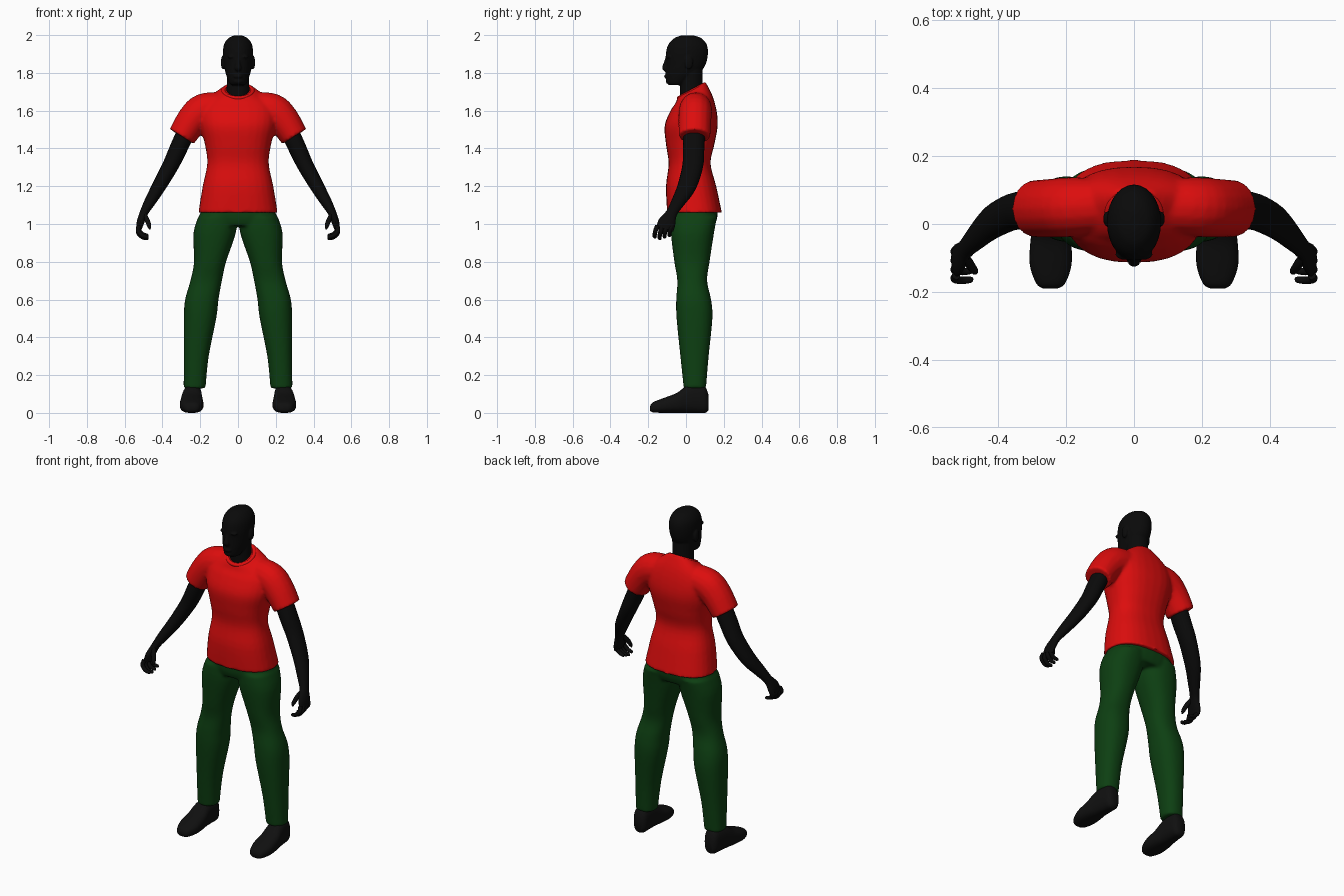
import bpy
import bmesh
import math
from mathutils import Vector

cube = bpy.data.objects.get("Cube")
if cube:
    bpy.data.objects.remove(cube, do_unlink=True)


def material(name, colour):
    mat = bpy.data.materials.new(name)
    mat.use_nodes = True
    mat.diffuse_color = (*colour, 1)
    mat.node_tree.nodes["Principled BSDF"].inputs["Base Color"].default_value = (*colour, 1)
    return mat


SKIN = material("black skin", (.003, .003, .003))
SHOE = material("charcoal shoe", (.005, .005, .005))
RED = material("red shirt", (.72, .004, .004))
GREEN = material("dark green trousers", (.004, .05, .006))


def refine(rows, steps=4):
    """Smooth spline through every column of the rows."""
    out = []
    for i in range(len(rows) - 1):
        a, b, c, d = (rows[min(max(j, 0), len(rows) - 1)] for j in range(i - 1, i + 3))
        for k in range(steps):
            t = k / steps
            out.append([q + t / 2 * (r - p + t * (2 * p - 5 * q + 4 * r - s + t * (3 * (q - r) + s - p)))
                        for p, q, r, s in zip(a, b, c, d)])
    return out + [list(rows[-1])]


def skin_rings(bm, rings):
    """Bridge rings of points and cap both ends."""
    loops = [[bm.verts.new(p) for p in ring] for ring in rings]
    n = len(loops[0])
    for low, high in zip(loops, loops[1:]):
        for i in range(n):
            j = (i + 1) % n
            bm.faces.new((low[i], low[j], high[j], high[i]))
    bm.faces.new(loops[0])
    bm.faces.new(loops[-1])


def circle(power=2.0, n=28):
    """Unit superellipse."""
    for i in range(n):
        a = math.tau * i / n
        c, s = math.cos(a), math.sin(a)
        yield (math.copysign(abs(c) ** (2 / power), c), math.copysign(abs(s) ** (2 / power), s))


def loft(bm, rows, side=1, power=2.0, along_y=False):
    """Rows are (station, low a, high a, low b, high b, tilt)."""
    rings = []
    for t, a0, a1, b0, b1, tilt in refine([(*r, 0)[:6] for r in rows]):
        ring = []
        for u, v in circle(power):
            a = side * ((a0 + a1) / 2 + u * (a1 - a0) / 2)
            b = (b0 + b1) / 2 + v * (b1 - b0) / 2
            ring.append((a, t, b) if along_y else (a, b, t + tilt * v))
        rings.append(ring)
    skin_rings(bm, rings)


def centred(rows):
    return [(z, -w, w, *rest) for z, w, *rest in rows]


def tube(bm, rows, side=1):
    """Rows are (x, y, z, thickness radius, depth radius)."""
    rows = refine(rows)
    pts = [Vector((side * r[0], r[1], r[2])) for r in rows]
    rings = []
    for i, (p, row) in enumerate(zip(pts, rows)):
        tangent = (pts[min(i + 1, len(pts) - 1)] - pts[max(i - 1, 0)]).normalized()
        across = tangent.cross(Vector((0, 1, 0))).normalized()
        depth = across.cross(tangent)
        rings.append([p + across * u * row[3] + depth * v * row[4] for u, v in circle(n=16)])
    skin_rings(bm, rings)


def ball(bm, centre, size):
    verts = bmesh.ops.create_uvsphere(bm, u_segments=16, v_segments=10, radius=1)["verts"]
    for v in verts:
        v.co = Vector(c + s * k for c, s, k in zip(centre, size, v.co))


def finish(bm, name, mat, voxel=0, smooth=4):
    bmesh.ops.recalc_face_normals(bm, faces=bm.faces)
    mesh = bpy.data.meshes.new(name)
    bm.to_mesh(mesh)
    bm.free()
    mesh.materials.append(mat)
    obj = bpy.data.objects.new(name, mesh)
    bpy.context.collection.objects.link(obj)
    for other in bpy.context.selected_objects:
        other.select_set(False)
    obj.select_set(True)
    bpy.context.view_layer.objects.active = obj
    bpy.ops.object.shade_smooth_by_angle(angle=math.radians(50))
    if voxel:
        # Fuse the overlapping volumes into one soft surface
        fuse = obj.modifiers.new("fuse", "REMESH")
        fuse.mode = "VOXEL"
        fuse.voxel_size = voxel
        fuse.use_smooth_shade = True
        relax = obj.modifiers.new("relax", "SMOOTH")
        relax.iterations = smooth
    return obj


# Shirt: torso with short sleeves
bm = bmesh.new()
loft(bm, centred([
    (1.06, .21, -.1, .19), (1.2, .187, -.106, .16), (1.32, .163, -.092, .13),
    (1.42, .175, -.106, .15), (1.52, .2, -.113, .168), (1.6, .2, -.082, .162),
    (1.66, .165, -.055, .14, .02), (1.71, .083, -.045, .105, .04)]), power=2.4)
for side in (1, -1):
    tube(bm, [(.08, .055, 1.62, .08, .08), (.18, .05, 1.6, .092, .088),
              (.24, .047, 1.55, .085, .087), (.298, .045, 1.463, .075, .084)], side)
finish(bm, "shirt", RED, .009)

# Collar band around the neck opening
bpy.ops.mesh.primitive_torus_add(major_segments=40, minor_segments=10, major_radius=.077, minor_radius=.011,
                                 location=(0, .03, 1.703), rotation=(math.radians(28), 0, 0))
collar = bpy.context.object
collar.name = "collar"
collar.data.materials.append(RED)
bpy.ops.object.shade_smooth()

# Trousers: pelvis and two legs
bm = bmesh.new()
loft(bm, centred([(.99, .2, -.07, .15), (1.03, .205, -.083, .165), (1.09, .192, -.085, .17)]), power=2.4)
for side in (1, -1):
    loft(bm, [(.13, .172, .288, -.012, .106), (.3, .155, .287, -.03, .12), (.5, .115, .287, -.05, .14),
              (.6, .103, .28, -.052, .133), (.7, .085, .252, -.046, .112), (.8, .063, .233, -.062, .125),
              (.95, .012, .236, -.08, .148), (1.04, .005, .21, -.08, .165)], side, 2.3)
finish(bm, "trousers", GREEN, .009)

# Head with neck, ears, nose, brow and lips
bm = bmesh.new()
loft(bm, centred([(1.735, .035, -.09, -.01), (1.75, .048, -.102, .01), (1.79, .063, -.108, .065),
                  (1.84, .074, -.107, .102), (1.9, .08, -.107, .116), (1.95, .074, -.094, .11),
                  (1.985, .05, -.06, .08), (1.999, .015, -.02, .035)]))
loft(bm, centred([(1.64, .066, -.03, .1), (1.72, .06, -.032, .088), (1.82, .06, -.03, .088)]))
tube(bm, [(0, -.1, 1.88, .009, .008), (0, -.109, 1.85, .012, .01),
          (0, -.114, 1.825, .018, .012), (0, -.104, 1.812, .012, .008)])
ball(bm, (0, -.104, 1.782), (.024, .012, .011))
ball(bm, (0, -.094, 1.757), (.025, .014, .016))
for side in (1, -1):
    ball(bm, (side * .08, .015, 1.855), (.011, .022, .036))
    ball(bm, (side * .03, -.09, 1.885), (.026, .016, .009))
finish(bm, "head", SKIN, .005, 2)

for side, label in ((1, "left"), (-1, "right")):
    # Arm running into a flat palm
    bm = bmesh.new()
    tube(bm, [(.265, .045, 1.51, .048, .058), (.315, .04, 1.4, .047, .057), (.357, .036, 1.31, .043, .055),
              (.418, .005, 1.2, .037, .05), (.465, -.04, 1.12, .03, .037), (.498, -.075, 1.06, .022, .03),
              (.516, -.1, 1.01, .02, .046), (.525, -.112, .972, .014, .046)], side)
    # Curled fingers and thumb
    for i in range(4):
        y = -.152 + .026 * i
        drop = .008 * abs(i - 1)
        tube(bm, [(.524, y, .99, .012, .012), (.528, y - .01, .955 + drop, .012, .012),
                  (.505, y - .014, .93 + drop, .011, .011), (.48, y - .012, .924 + drop, .009, .009),
                  (.474, y - .012, .924 + drop, .003, .003)], side)
    tube(bm, [(.502, -.09, 1.06, .012, .014), (.483, -.12, 1.025, .013, .014),
              (.47, -.138, .99, .011, .011), (.468, -.144, .972, .004, .004)], side)
    finish(bm, label + "_arm", SKIN)

    # Shoe
    bm = bmesh.new()
    loft(bm, [(-.19, .225, .268, .012, .036), (-.175, .203, .288, .003, .056), (-.12, .184, .307, 0, .078),
              (-.05, .185, .305, 0, .105), (0, .19, .297, 0, .14), (.06, .192, .288, 0, .152),
              (.1, .197, .28, 0, .14), (.118, .212, .265, .012, .1)], side, 2.6, along_y=True)
    finish(bm, label + "_shoe", SHOE)
